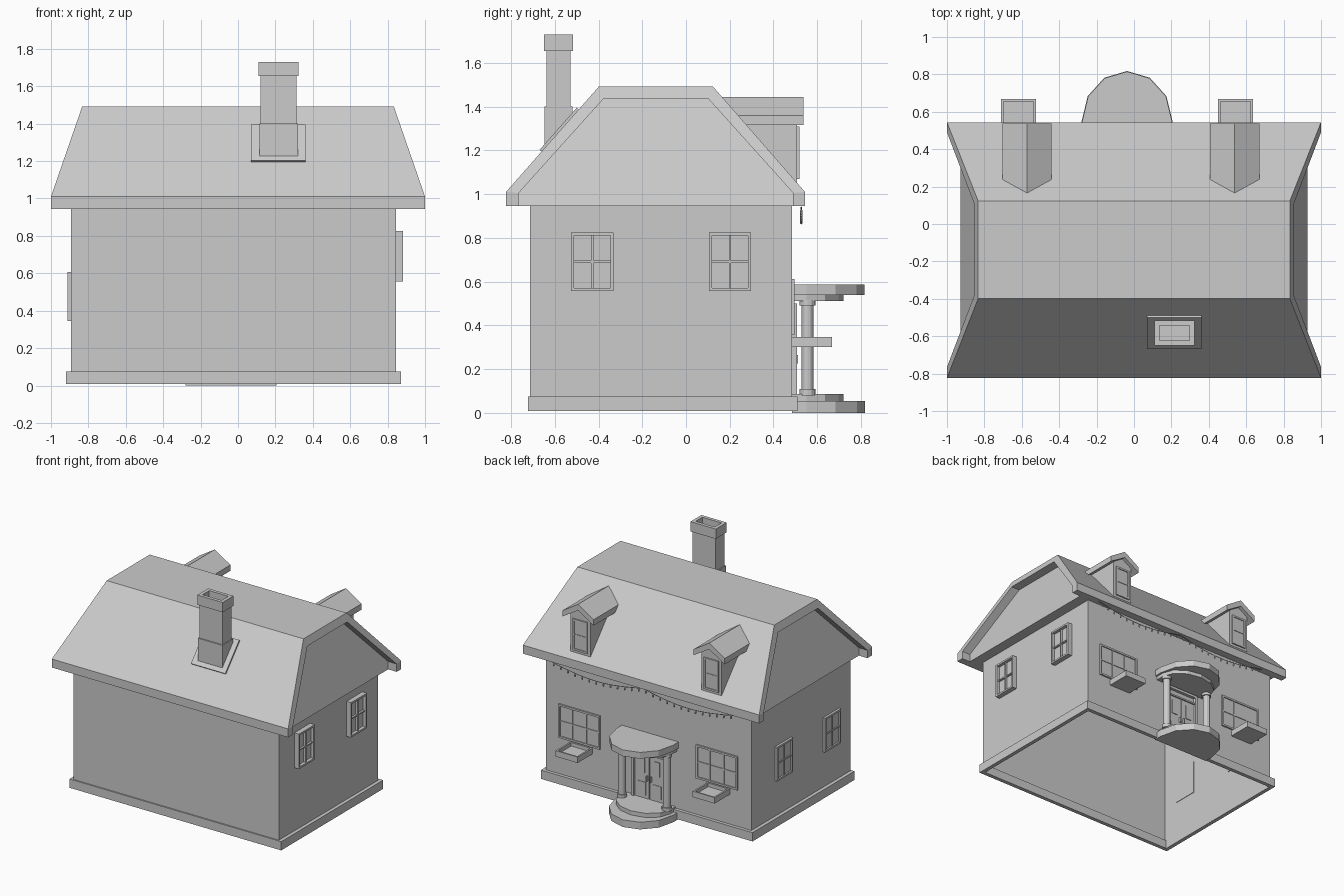
import bpy, bmesh, math
from mathutils import Vector, Matrix

cube = bpy.data.objects.get("Cube")
if cube:
    bpy.data.objects.remove(cube, do_unlink=True)

plaster = bpy.data.materials.new("plain_grey")
GREY = (0.6, 0.6, 0.6, 1)
plaster.use_nodes = True
plaster.diffuse_color = GREY
for node in plaster.node_tree.nodes:
    if node.type == 'BSDF_PRINCIPLED':
        node.inputs["Base Color"].default_value = GREY


def finish(name, bm):
    mesh = bpy.data.meshes.new(name)
    bmesh.ops.recalc_face_normals(bm, faces=bm.faces)
    bm.to_mesh(mesh)
    bm.free()
    obj = bpy.data.objects.new(name, mesh)
    bpy.context.collection.objects.link(obj)
    mesh.materials.append(plaster)
    return obj


def add_box(bm, lo, hi):
    lo, hi = Vector(lo), Vector(hi)
    size = hi - lo
    mat = Matrix.Translation((lo + hi) / 2) @ Matrix.Diagonal((*size, 1))
    return bmesh.ops.create_cube(bm, size=1, matrix=mat)["verts"]


def boxes(name, spans):
    bm = bmesh.new()
    for lo, hi in spans:
        add_box(bm, lo, hi)
    return finish(name, bm)


def prism(name, points, offset):
    """Extrude a closed outline by a vector."""
    bm = bmesh.new()
    face = bm.faces.new([bm.verts.new(p) for p in points])
    out = bmesh.ops.extrude_face_region(bm, geom=[face], use_keep_orig=True)
    moved = [v for v in out["geom"] if isinstance(v, bmesh.types.BMVert)]
    bmesh.ops.translate(bm, verts=moved, vec=offset)
    return finish(name, bm)


def ring(x0, x1, y0, y1, z0, z1, t):
    """Four box spans forming a rectangular rim."""
    return [((x0, y0, z0), (x1, y0 + t, z1)), ((x0, y1 - t, z0), (x1, y1, z1)),
            ((x0, y0 + t, z0), (x0 + t, y1 - t, z1)),
            ((x1 - t, y0 + t, z0), (x1, y1 - t, z1))]


def window(name, axis, wall, side, u0, u1, z0, z1, cols, rows, depth=0.018, bar=0.014):
    """Framed window with glazing bars, standing on a wall."""
    def span(a, b, c, d, near, far):
        n0, n1 = sorted((wall + side * near, wall + side * far))
        if axis == 'x':
            return (n0, a, c), (n1, b, d)
        return (a, n0, c), (b, n1, d)
    parts = [span(u0, u1, z0, z1, -0.004, depth * 0.35)]
    for a, b in ((u0, u0 + bar), (u1 - bar, u1)):
        parts.append(span(a, b, z0, z1, 0, depth))
    for c, d in ((z0, z0 + bar), (z1 - bar, z1)):
        parts.append(span(u0 + bar, u1 - bar, c, d, 0, depth))
    for i in range(1, cols):
        u = u0 + (u1 - u0) * i / cols
        parts.append(span(u - bar / 3, u + bar / 3, z0 + bar, z1 - bar, 0, depth * 0.8))
    for i in range(1, rows):
        z = z0 + (z1 - z0) * i / rows
        parts.append(span(u0 + bar, u1 - bar, z - bar / 3, z + bar / 3, 0, depth * 0.75))
    return boxes(name, parts)


# Walls: open shell without floor
LEFT, RIGHT, FRONT, BACK, EAVE = 0.845, -0.893, -0.713, 0.485, 0.945
bm = bmesh.new()
add_box(bm, (RIGHT, FRONT, 0.06), (LEFT, BACK, EAVE + 0.02))
bmesh.ops.delete(bm, geom=[f for f in bm.faces if abs(f.calc_center_median().z - 0.5) > 0.4],
                 context='FACES')
finish("walls", bm)
boxes("foundation", ring(RIGHT - 0.027, LEFT + 0.027, FRONT - 0.01, 0.51, 0.008, 0.075, 0.03))

# Roof with slanted ends and recessed gable panels
outer = [(-0.823, EAVE), (-0.823, 1.01), (-0.398, 1.492), (0.123, 1.492), (0.544, 1.01), (0.544, EAVE)]
inner = [(-0.765, EAVE), (-0.765, 1.005), (-0.378, 1.435), (0.103, 1.435), (0.49, 1.005), (0.49, EAVE)]


def rake_x(z):
    return 1 - 0.167 * max(0, (z - 1.01) / 0.482)


bm = bmesh.new()
ends = []
for s in (1, -1):
    rim = [bm.verts.new((s * rake_x(z), y, z)) for y, z in outer]
    lip = [bm.verts.new((s * rake_x(z), y, z)) for y, z in inner]
    deep = [bm.verts.new((s * (rake_x(z) - 0.072), y, z)) for y, z in inner]
    for a, b in ((rim, lip), (lip, deep)):
        for i in range(5):
            bm.faces.new((a[i], a[i + 1], b[i + 1], b[i]))
    bm.faces.new(deep)
    ends.append((rim, lip, deep))
(r1, l1, d1), (r2, l2, d2) = ends
for i in range(5):
    bm.faces.new((r1[i], r1[i + 1], r2[i + 1], r2[i]))
for i, j in ((0, 0), (5, 5)):
    bm.faces.new((r1[i], l1[i], d1[i], d2[j], l2[j], r2[j]))
bm.faces.new((d1[0], d1[5], d2[5], d2[0]))
finish("roof", bm)

# Chimney with hollow cap and flashing
CX, CY = 0.217, -0.583
boxes("chimney_base", [((CX - 0.103, CY - 0.064, 1.18), (CX + 0.103, CY + 0.064, 1.4))])
boxes("chimney_shaft", [((CX - 0.097, CY - 0.055, 1.38), (CX + 0.097, CY + 0.055, 1.67))])
boxes("chimney_cap", ring(CX - 0.107, CX + 0.107, CY - 0.066, CY + 0.066, 1.655, 1.73, 0.026))
slope = 0.482 / 0.425
plate = [(y, 1.01 + (y + 0.823) * slope) for y in (-0.66, -0.49)]
prism("chimney_flashing", [(0.07, *plate[0]), (0.36, *plate[0]), (0.36, *plate[1]), (0.07, *plate[1])],
      (0, -0.009, 0.008))

# Dormers
for side, cx in (("left", 0.538), ("right", -0.572)):
    body = [(-0.085, 1.03), (0.085, 1.03), (0.085, 1.34), (0, 1.41), (-0.085, 1.34)]
    prism(side + "_dormer", [(cx + x, 0.2, z) for x, z in body], (0, 0.308, 0))
    cover = [(-0.132, 1.36), (0, 1.443), (0.132, 1.36), (0.132, 1.315), (0, 1.395), (-0.132, 1.315)]
    prism(side + "_dormer_roof", [(cx + x, 0.15, z) for x, z in cover], (0, 0.387, 0))
    window(side + "_dormer_window", 'y', 0.508, 1, cx - 0.062, cx + 0.062, 1.07, 1.31, 1, 2, 0.01)

# Side windows
for i, y in enumerate((-0.525, 0.105)):
    window("left_window_%d" % i, 'x', LEFT, 1, y, y + 0.193, 0.557, 0.825, 2, 2, 0.038)
for i, y in enumerate((-0.575, 0.005)):
    window("right_window_%d" % i, 'x', RIGHT, -1, y, y + 0.193, 0.345, 0.607, 2, 2, 0.018)

# Back windows with planters
for side, cx, px in (("left", 0.56, 0.543), ("right", -0.605, -0.617)):
    window(side + "_back_window", 'y', BACK, 1, cx - 0.175, cx + 0.175, 0.355, 0.612, 3, 2, 0.012)
    tray = ring(px - 0.093, px + 0.093, BACK, 0.668, 0.302, 0.347, 0.012)
    tray.append(((px - 0.085, BACK, 0.302), (px + 0.085, 0.66, 0.32)))
    boxes(side + "_planter", tray)

# Portico: rounded slabs, columns
DX = -0.037


def rounded_slab(name, half, reach, z0, z1, start=0.485):
    arc = [(DX + half * math.cos(math.pi * i / 6), 0.55 + (reach - 0.55) * math.sin(math.pi * i / 6))
           for i in range(7)]
    pts = [(DX + half, start)] + arc + [(DX - half, start)]
    return prism(name, [(x, y, z0) for x, y in pts], (0, 0, z1 - z0))


rounded_slab("lower_step", 0.243, 0.818, 0, 0.055)
rounded_slab("upper_step", 0.215, 0.72, 0.05, 0.087)
rounded_slab("canopy_trim", 0.225, 0.72, 0.512, 0.545)
rounded_slab("canopy", 0.24, 0.815, 0.54, 0.588)
for side, s in (("left", 1), ("right", -1)):
    bm = bmesh.new()
    for z0, z1, r in ((0.08, 0.11, 0.036), (0.1, 0.5, 0.027), (0.492, 0.515, 0.036)):
        bmesh.ops.create_cone(bm, cap_ends=True, segments=12, radius1=r, radius2=r, depth=z1 - z0,
                              matrix=Matrix.Translation((DX + s * 0.19, 0.555, (z0 + z1) / 2)))
    finish(side + "_column", bm)

# Double door with frame, panels and handles
boxes("door_frame", [((DX - 0.145, BACK, 0.075), (DX - 0.125, 0.508, 0.5)),
                     ((DX + 0.125, BACK, 0.075), (DX + 0.145, 0.508, 0.5)),
                     ((DX - 0.145, BACK, 0.48), (DX + 0.145, 0.508, 0.5)),
                     ((DX - 0.125, BACK, 0.425), (DX + 0.125, 0.504, 0.437))])
for side, s in (("left", 1), ("right", -1)):
    def leaf(a, b, z0, z1, y):
        xs = sorted((DX + s * a, DX + s * b))
        return (xs[0], BACK - 0.004, z0), (xs[1], y, z1)
    boxes(side + "_door", [leaf(0.003, 0.122, 0.08, 0.425, 0.494), leaf(0.04, 0.09, 0.28, 0.39, 0.5),
                           leaf(0.03, 0.1, 0.11, 0.21, 0.498), leaf(0.012, 0.02, 0.225, 0.265, 0.512)])

# String of lights hung under the eave
def hang(t):
    return Vector((0.78 - 1.56 * t, 0.527, 0.94 - 0.05 * abs(math.sin(2 * math.pi * t))))


curve = bpy.data.curves.new("light_string", 'CURVE')
curve.dimensions = '3D'
curve.bevel_depth = 0.003
curve.bevel_resolution = 0
line = curve.splines.new('POLY')
line.points.add(32)
for i, p in enumerate(line.points):
    p.co = (*hang(i / 32), 1)
curve.materials.append(plaster)
bpy.context.collection.objects.link(bpy.data.objects.new("light_string", curve))
bm = bmesh.new()
for i in range(26):
    spot = hang((i + 0.5) / 26) - Vector((0, 0, 0.015))
    bmesh.ops.create_icosphere(bm, subdivisions=1, radius=0.009,
                               matrix=Matrix.Translation(spot) @ Matrix.Diagonal((0.8, 0.8, 1.6, 1)))
finish("light_bulbs", bm)
